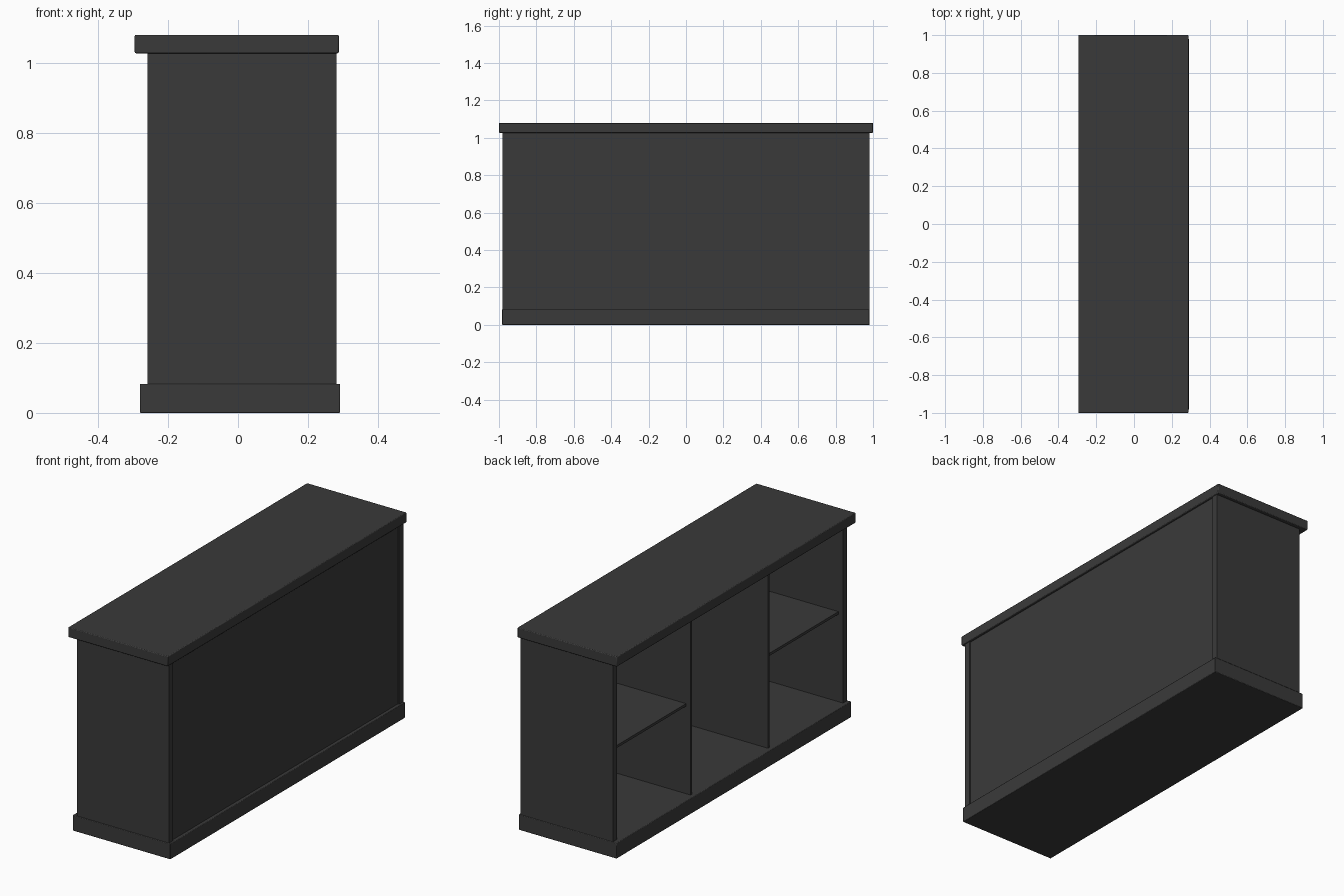
import bpy

if "Cube" in bpy.data.objects:
    bpy.data.objects.remove(bpy.data.objects["Cube"])

mat = bpy.data.materials.new("dark_wood")
mat.diffuse_color = (0.042, 0.042, 0.042, 1)
mat.use_nodes = True
mat.node_tree.nodes["Principled BSDF"].inputs["Base Color"].default_value = mat.diffuse_color


def box(name, x, y, z, bevel=0.0):
    """Box from (min, max) ranges, with optional softened edges."""
    bpy.ops.mesh.primitive_cube_add(
        size=1, location=[(a + b) / 2 for a, b in (x, y, z)])
    o = bpy.context.object
    o.name = name
    o.scale = [b - a for a, b in (x, y, z)]
    bpy.ops.object.transform_apply(location=False, rotation=False, scale=True)
    o.data.materials.append(mat)
    if bevel:
        m = o.modifiers.new("soft_edges", 'BEVEL')
        m.width = bevel
        m.segments = 2
        bpy.ops.object.shade_smooth_by_angle()
    return o


Z0, Z1 = 0.083, 1.027   # carcass height range

# Plinth and top slab
box("plinth", (-0.28, 0.292), (-0.983, 0.981), (0, Z0), 0.003)
box("top_slab", (-0.295, 0.288), (-1, 1), (Z1, 1.08), 0.004)

# Back panel, slightly recessed between the sides
box("back_panel", (0.262, 0.275), (-0.946, 0.946), (Z0, Z1))

# Side panels, dividers and shelves, repeated at both ends
for s, tag in ((-1, "near"), (1, "far")):
    def span(a, b):
        return tuple(sorted((s * a, s * b)))
    box(tag + "_side_panel", (-0.258, 0.282), span(0.945, 0.98), (Z0, Z1))
    box(tag + "_divider", (-0.258, 0.262), span(0.318, 0.33), (Z0, Z1))
    box(tag + "_shelf", (-0.231, 0.262), span(0.33, 0.945), (0.546, 0.56))
